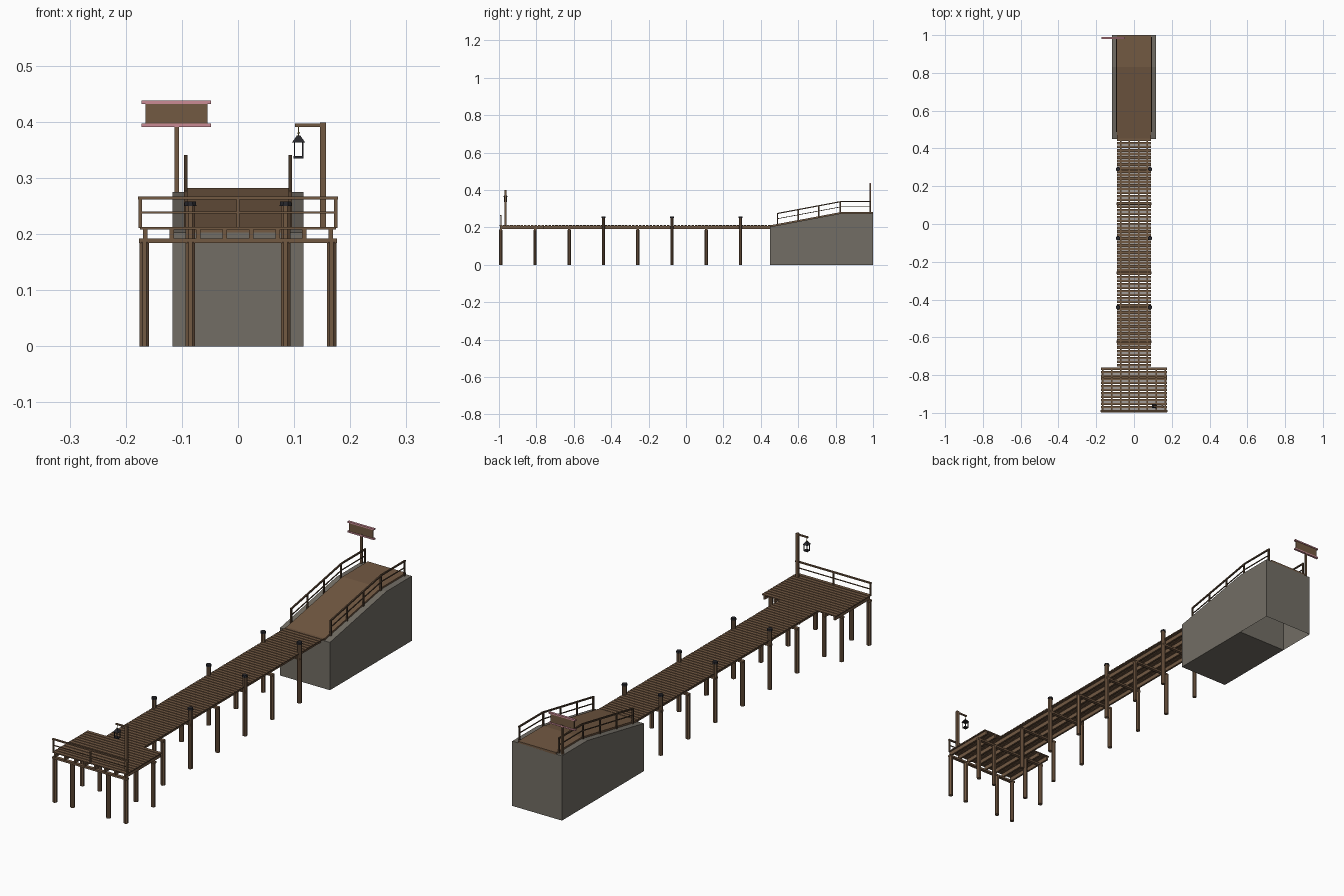
import bpy, bmesh, math
from mathutils import Matrix, Vector

if "Cube" in bpy.data.objects:
    bpy.data.objects.remove(bpy.data.objects["Cube"])


def mat(name, rgb):
    m = bpy.data.materials.new(name)
    m.diffuse_color = (*rgb, 1)
    m.use_nodes = True
    m.node_tree.nodes["Principled BSDF"].inputs["Base Color"].default_value = m.diffuse_color
    return m


WOOD = mat("wood", (0.17, 0.10, 0.055))
DARK_WOOD = mat("dark_wood", (0.09, 0.055, 0.032))
STONE = mat("stone", (0.17, 0.155, 0.13))
IRON = mat("iron", (0.02, 0.02, 0.025))
PINK = mat("pink_trim", (0.60, 0.26, 0.30))
BRASS = mat("brass", (0.35, 0.27, 0.08))


def finish(bm, name, material):
    bmesh.ops.recalc_face_normals(bm, faces=bm.faces)
    me = bpy.data.meshes.new(name)
    bm.to_mesh(me)
    bm.free()
    me.materials.append(material)
    ob = bpy.data.objects.new(name, me)
    bpy.context.collection.objects.link(ob)
    return ob


def add_box(bm, x0, x1, y0, y1, z0, z1):
    m = Matrix.Translation(((x0 + x1) / 2, (y0 + y1) / 2, (z0 + z1) / 2))
    bmesh.ops.create_cube(bm, size=1, matrix=m @ Matrix.Diagonal((x1 - x0, y1 - y0, z1 - z0, 1)))


def boxes(name, material, specs):
    bm = bmesh.new()
    for s in specs:
        add_box(bm, *s)
    return finish(bm, name, material)


def add_cone(bm, x, y, z0, z1, r0, r1, sides=8, turn=None):
    turn = math.pi / sides if turn is None else turn
    m = Matrix.Translation((x, y, (z0 + z1) / 2)) @ Matrix.Rotation(turn, 4, 'Z')
    bmesh.ops.create_cone(bm, cap_ends=True, segments=sides, radius1=r0, radius2=r1,
                          depth=z1 - z0, matrix=m)


def extrude_profile(name, material, yz, half, open_bottom=False):
    """Side profile (y, z) extruded across x."""
    bm = bmesh.new()
    f = bm.faces.new([bm.verts.new((-half, y, z)) for y, z in yz])
    g = bmesh.ops.extrude_face_region(bm, geom=[f])
    bmesh.ops.translate(bm, vec=(2 * half, 0, 0),
                        verts=[v for v in g['geom'] if isinstance(v, bmesh.types.BMVert)])
    bmesh.ops.recalc_face_normals(bm, faces=bm.faces)
    if open_bottom:
        low = [q for q in bm.faces if all(v.co.z < 1e-4 for v in q.verts)]
        bmesh.ops.delete(bm, geom=low, context='FACES_ONLY')
    return finish(bm, name, material)


# deck planks
def planks(name, half, y0, y1, count):
    pitch = (y1 - y0) / count
    return boxes(name, WOOD, [(-half, half, y0 + i * pitch + 0.002, y0 + (i + 1) * pitch - 0.002,
                               0.2085, 0.213) for i in range(count)])


planks("walkway_planks", 0.089, -0.757, 0.455, 65)
planks("platform_planks", 0.175, -0.998, -0.757, 13)

# joists under the planks
JOISTS = [0.024, 0.071, 0.118, 0.165]
boxes("walkway_joists", WOOD, [(s * x - 0.004, s * x + 0.004, -0.76, 0.455, 0.192, 0.2085)
                               for x in JOISTS[:2] for s in (-1, 1)])
boxes("platform_joists", WOOD, [(s * x - 0.004, s * x + 0.004, -0.995, -0.76, 0.192, 0.2085)
                                for x in JOISTS for s in (-1, 1)])

# piles in rows, every second walkway row rising above the deck with a cap
ROWS = [-0.99 + 0.183 * i for i in range(8)]
TALL = (3, 5, 7)
piles, caps, beams = bmesh.new(), bmesh.new(), bmesh.new()
for i, y in enumerate(ROWS):
    wide = i < 2
    half = 0.176 if wide else 0.092
    add_box(beams, -half, half, y - 0.007, y + 0.007, 0.184, 0.192)
    for x in ((0.085, 0.167) if wide else (0.085,)):
        for s in (-1, 1):
            add_cone(piles, s * x, y, 0, 0.251 if i in TALL else 0.186, 0.0095, 0.0095)
            if i in TALL:
                add_cone(caps, s * x, y, 0.25, 0.258, 0.0118, 0.0105)
finish(piles, "piles", WOOD)
finish(caps, "pile_caps", IRON)
finish(beams, "cross_beams", WOOD)

# railing at the platform's front edge
boxes("platform_railing", WOOD,
      [(x - 0.003, x + 0.003, -0.993, -0.987, 0.211, 0.263) for x in (-0.174, 0, 0.174)]
      + [(-0.178, 0.178, -0.994, -0.986, 0.262, 0.267),
         (-0.175, 0.175, -0.992, -0.988, 0.237, 0.240)])

# stone bank: sloped block and level block
extrude_profile("sloped_bank", STONE, [(0.45, 0), (0.83, 0), (0.83, 0.275), (0.45, 0.203)], 0.117)
extrude_profile("level_bank", STONE, [(0.83, 0), (1.0, 0), (1.0, 0.275), (0.83, 0.275)], 0.117, True)

# path laid over the bank
extrude_profile("ramp_path", WOOD, [(0.45, 0.203), (0.83, 0.272), (1.0, 0.272), (1.0, 0.282),
                                    (0.83, 0.282), (0.45, 0.211)], 0.09)


# railings along the ramp
def ground(y):
    return 0.211 + 0.071 * min(1, (y - 0.45) / 0.38)


def add_bar(bm, a, b, t):
    a, b = Vector(a), Vector(b)
    d = b - a
    m = Matrix.Translation((a + b) / 2) @ d.to_track_quat('Y', 'Z').to_matrix().to_4x4()
    bmesh.ops.create_cube(bm, size=1, matrix=m @ Matrix.Diagonal((t, d.length + t * 0.4, t, 1)))


for side, s in (("left", -1), ("right", 1)):
    bm = bmesh.new()
    x = s * 0.093
    for y in (0.49, 0.60, 0.71, 0.825, 0.985):
        add_box(bm, x - 0.003, x + 0.003, y - 0.003, y + 0.003, ground(y) - 0.015, ground(y) + 0.056)
    for h, t in ((0.056, 0.006), (0.028, 0.0035)):
        for y0, y1 in ((0.488, 0.83), (0.83, 0.988)):
            add_bar(bm, (x, y0, ground(y0) + h), (x, y1, ground(y1) + h), t)
    finish(bm, side + "_ramp_railing", DARK_WOOD)

# sign at the landward end
boxes("sign_post", WOOD, [(-0.113, -0.105, 0.981, 0.989, 0.274, 0.40)])
boxes("sign_board", WOOD, [(-0.165, -0.054, 0.982, 0.988, 0.395, 0.433)])
boxes("sign_trim", PINK, [(-0.172, -0.048, 0.980, 0.990, z, z + 0.006) for z in (0.391, 0.432)])

# lantern post and arm
LX, LY = 0.108, -0.965
boxes("lantern_post", WOOD, [(0.146, 0.157, LY - 0.0055, LY + 0.0055, 0.211, 0.399)])
boxes("lantern_arm", WOOD, [(0.102, 0.147, LY - 0.003, LY + 0.003, 0.391, 0.397)])

# lantern
bm = bmesh.new()
add_box(bm, LX - 0.009, LX + 0.009, LY - 0.009, LY + 0.009, 0.335, 0.339)
for sx in (-1, 1):
    for sy in (-1, 1):
        px, py = LX + sx * 0.0075, LY + sy * 0.0075
        add_box(bm, px - 0.001, px + 0.001, py - 0.001, py + 0.001, 0.338, 0.364)
add_cone(bm, LX, LY, 0.363, 0.376, 0.017, 0.004, 4)
finish(bm, "lantern_frame", IRON)
bm = bmesh.new()
add_cone(bm, LX, LY, 0.375, 0.392, 0.001, 0.001, 6)
bmesh.ops.create_icosphere(bm, subdivisions=1, radius=0.0025, matrix=Matrix.Translation((LX, LY, 0.38)))
finish(bm, "lantern_hook", BRASS)
